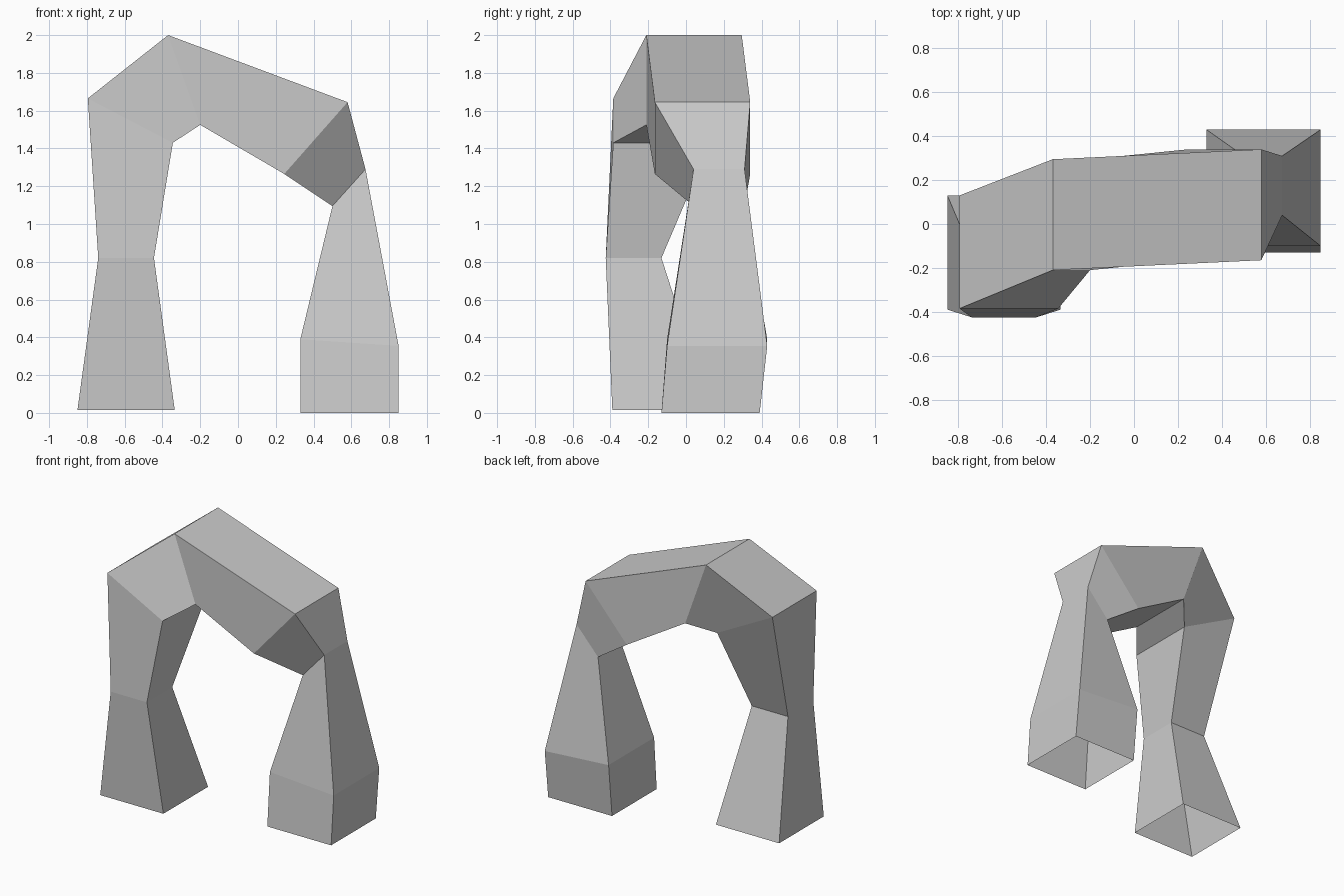
import bpy
import bmesh

cube = bpy.data.objects.get("Cube")
if cube:
    bpy.data.objects.remove(cube, do_unlink=True)

stone = bpy.data.materials.new("grey_stone")
stone.use_nodes = True
GREY = (0.6, 0.6, 0.6, 1)
stone.diffuse_color = GREY
stone.node_tree.nodes["Principled BSDF"].inputs["Base Color"].default_value = GREY

# Four-sided sections along the arch: outer (x, z), inner (x, z), front y, back y
sections = [
    ((-0.85, 0.015), (-0.335, 0.015), -0.39, 0.13),   # right foot
    ((-0.74, 0.82), (-0.445, 0.82), -0.425, -0.13),   # right knee
    ((-0.795, 1.665), (-0.345, 1.43), -0.385, 0.13),  # right shoulder
    ((-0.37, 2.0), (-0.20, 1.525), -0.21, 0.295),     # crown
    ((0.58, 1.645), (0.245, 1.265), -0.165, 0.34),    # left shoulder
    ((0.675, 1.29), (0.50, 1.095), 0.04, 0.31),       # left neck
    ((0.85, 0.355), (0.33, 0.39), -0.1, 0.43),        # left ankle
    ((0.85, 0.0), (0.33, 0.0), -0.13, 0.39),          # left foot
]


def sweep(name, rings):
    """Join successive sections with quads, leaving both feet open."""
    bm = bmesh.new()
    loops = []
    for (ox, oz), (ix, iz), front, back in rings:
        corners = [(ox, front, oz), (ix, front, iz), (ix, back, iz), (ox, back, oz)]
        loops.append([bm.verts.new(c) for c in corners])
    for a, b in zip(loops, loops[1:]):
        for i in range(4):
            j = (i + 1) % 4
            bm.faces.new((a[i], a[j], b[j], b[i]))
    bmesh.ops.recalc_face_normals(bm, faces=bm.faces)
    mesh = bpy.data.meshes.new(name)
    bm.to_mesh(mesh)
    bm.free()
    mesh.materials.append(stone)
    obj = bpy.data.objects.new(name, mesh)
    bpy.context.collection.objects.link(obj)
    return obj


sweep("rock_arch", sections)
